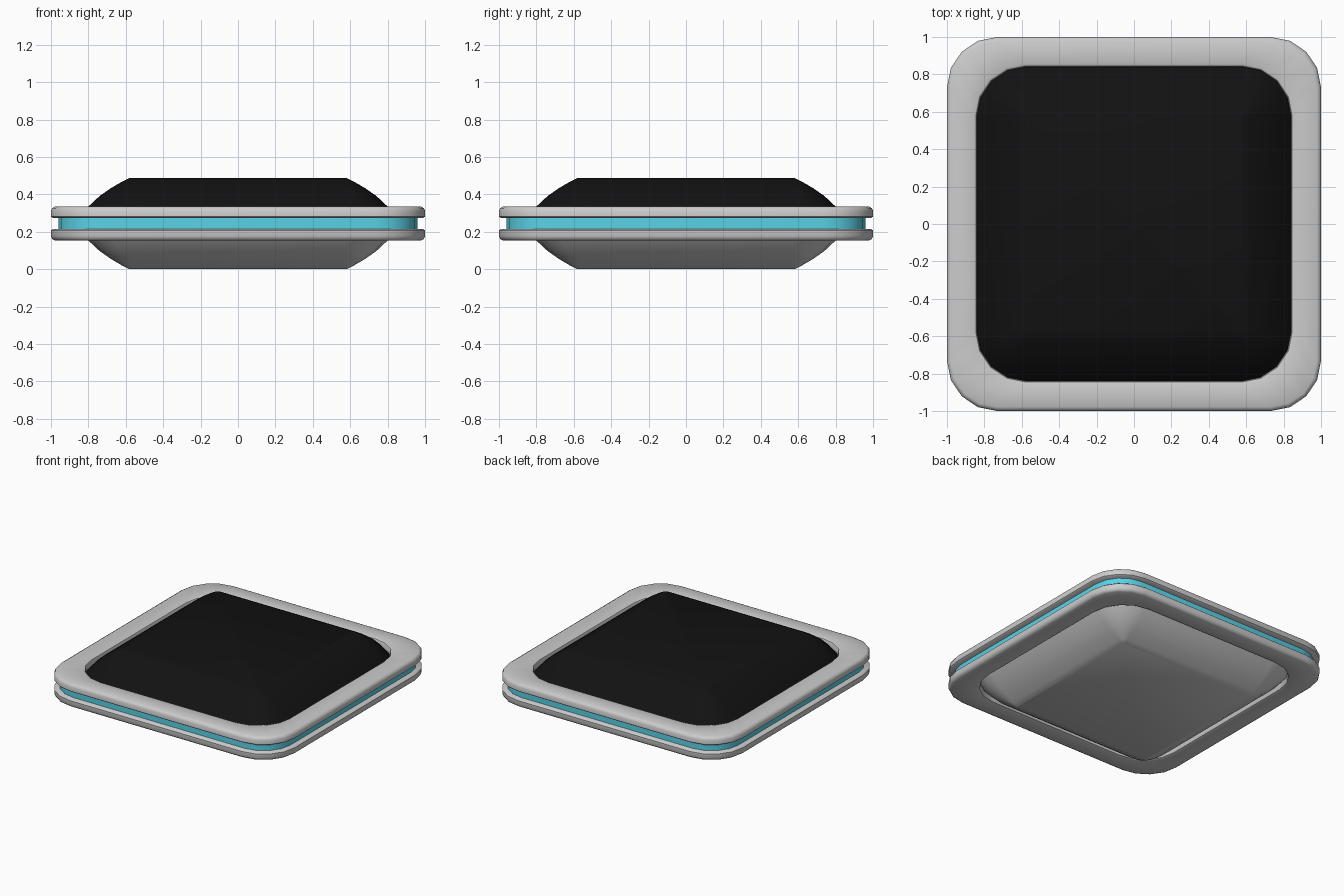
import bpy, bmesh, math

if "Cube" in bpy.data.objects:
    bpy.data.objects.remove(bpy.data.objects["Cube"])

MID = 0.244      # height of the symmetry plane
SEG = 4          # segments per rounded corner


def rounded_square(half, centre, z):
    """Loop of points: rounded square with corner arcs centred at +-centre."""
    r = half - centre
    pts = []
    for q, (sx, sy) in enumerate([(1, 1), (-1, 1), (-1, -1), (1, -1)]):
        for i in range(SEG + 1):
            a = math.pi / 2 * (q + i / SEG)
            pts.append((sx * centre + r * math.cos(a),
                        sy * centre + r * math.sin(a), z))
    return pts


def loft(name, profile, side=1, closed=False, color=None, angle=40):
    """Skin (half, corner centre, height offset) loops; closed makes a frame."""
    bm = bmesh.new()
    loops = [[bm.verts.new(p) for p in rounded_square(h, c, MID + side * z)]
             for h, c, z in profile]
    pairs = list(zip(loops, loops[1:]))
    if closed:
        pairs.append((loops[-1], loops[0]))
    n = len(loops[0])
    for a, b in pairs:
        for i in range(n):
            j = (i + 1) % n
            bm.faces.new((a[i], a[j], b[j], b[i]))
    if not closed:
        bm.faces.new(loops[0])
        bm.faces.new(loops[-1])
    bmesh.ops.recalc_face_normals(bm, faces=bm.faces)
    me = bpy.data.meshes.new(name)
    bm.to_mesh(me)
    bm.free()
    ob = bpy.data.objects.new(name, me)
    bpy.context.collection.objects.link(ob)
    if color:
        mat = bpy.data.materials.new(name + "_color")
        mat.diffuse_color = color
        mat.use_nodes = True
        mat.node_tree.nodes["Principled BSDF"].inputs["Base Color"].default_value = mat.diffuse_color
        me.materials.append(mat)
    bpy.ops.object.select_all(action='DESELECT')
    ob.select_set(True)
    bpy.context.view_layer.objects.active = ob
    bpy.ops.object.shade_smooth_by_angle(angle=math.radians(angle))
    return ob


OUT, INN = 0.73, 0.575   # corner arc centres of the outer and inner outlines

# frame cross-section: softened outer edge, small bevel around the opening
frame = [(0.84, INN, 0.029), (0.99, OUT, 0.029), (1.0, OUT, 0.037),
         (1.0, OUT, 0.068), (0.993, OUT, 0.083), (0.978, OUT, 0.091),
         (0.86, INN, 0.091), (0.846, INN, 0.085), (0.84, INN, 0.071)]

# domed cushion profile, ending in a flat face
dome = [(0.84, INN, 0.01), (0.84, INN, 0.045), (0.80, INN, 0.091),
        (0.74, INN, 0.147), (0.68, INN, 0.189), (0.62, INN, 0.224),
        (0.58, INN, 0.244)]

# upper and lower frames
loft("upper_frame", frame, 1, closed=True)
loft("lower_frame", frame, -1, closed=True)

# black top panel and grey underside
loft("top_panel", dome, 1, color=(0.006, 0.006, 0.006, 1), angle=30)
loft("underside", dome, -1, angle=30)

# glowing band between the frames
loft("light_band", [(0.96, OUT, -0.03), (0.96, OUT, 0.03)],
     color=(0.1, 0.65, 0.8, 1))
